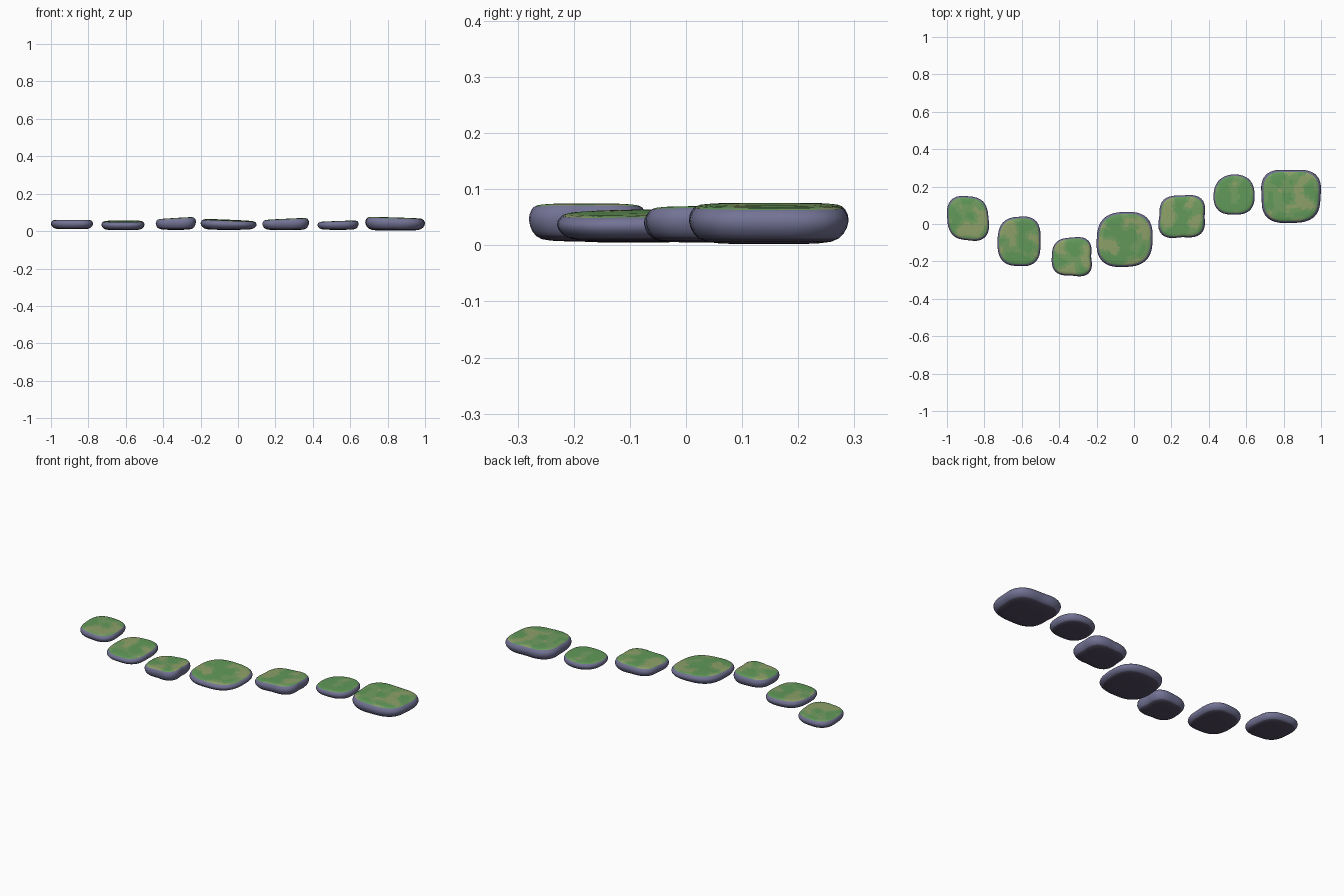
import bpy, bmesh, math
from mathutils import Vector, noise

if "Cube" in bpy.data.objects:
    bpy.data.objects.remove(bpy.data.objects["Cube"])


def material(name, rgb):
    m = bpy.data.materials.new(name)
    m.diffuse_color = (*rgb, 1)
    m.use_nodes = True
    m.node_tree.nodes["Principled BSDF"].inputs["Base Color"].default_value = m.diffuse_color
    return m


mats = [material("rock", (0.17, 0.17, 0.30)),
        material("underside", (0.085, 0.07, 0.12)),
        material("moss_deep", (0.12, 0.32, 0.10)),
        material("moss_mid", (0.17, 0.34, 0.12)),
        material("moss_light", (0.27, 0.36, 0.14))]

# Stone cross-section: (radius fraction, height fraction), bottom to top
PROFILE = [(0.35, 0.0), (0.62, 0.02), (0.78, 0.06), (0.88, 0.15), (0.94, 0.27),
           (0.98, 0.42), (1.0, 0.58), (0.99, 0.72), (0.96, 0.84), (0.925, 0.92),
           (0.87, 0.965), (0.78, 0.985), (0.62, 0.995), (0.45, 1.0),
           (0.3, 1.0), (0.15, 1.0)]
SEG = 48

# x min, x max, y min, y max, z bottom, z top at left, z top at right, tilt in y,
# then the outline radii at E, NE, N, NW, W, SW, S, SE
STONES = [
    (-1.00, -0.775, -0.09, 0.15, 0.010, 0.060, 0.060, 0.0, (1, 1.06, 1, 1.16, 1, 1.06, 1, 1.20)),
    (-0.73, -0.50, -0.225, 0.04, 0.005, 0.054, 0.054, 0.010, (1, 1.15, 1, 1.07, 1, 1.10, 1, 1.14)),
    (-0.44, -0.225, -0.28, -0.07, 0.007, 0.064, 0.077, 0.0, (1, 1.20, 1, 1.08, 1, 1.14, 1, 1.24)),
    (-0.20, 0.10, -0.23, 0.065, 0.007, 0.066, 0.053, 0.006, (1, 1.12, 1, 1.07, 1, 1.13, 1, 1.08)),
    (0.13, 0.38, -0.075, 0.155, 0.005, 0.060, 0.072, 0.0, (1, 1.20, 1, 1.13, 1, 1.24, 1, 1.18)),
    (0.425, 0.645, 0.05, 0.265, 0.007, 0.050, 0.058, 0.0, (1, 1.05, 1, 1.02, 1, 1.10, 1, 1.10)),
    (0.68, 1.00, 0.005, 0.29, 0.002, 0.078, 0.068, 0.0, (1, 1.18, 1, 1.19, 1, 1.14, 1, 1.10)),
]


def outline(radii):
    # smooth closed curve through the eight radii, fitted to a -1..1 square
    pts = []
    for i in range(SEG):
        u = i / SEG * 8
        k, t = int(u), u - int(u)
        a, b, c, d = (radii[(k + j) % 8] for j in (-1, 0, 1, 2))
        r = 0.5 * (2*b + (c - a)*t + (2*a - 5*b + 4*c - d)*t*t + (3*b - a - 3*c + d)*t**3)
        ang = 2 * math.pi * i / SEG
        pts.append((r * math.cos(ang), r * math.sin(ang)))
    lo = [min(p[j] for p in pts) for j in (0, 1)]
    hi = [max(p[j] for p in pts) for j in (0, 1)]
    return [[2 * (p[j] - lo[j]) / (hi[j] - lo[j]) - 1 for j in (0, 1)] for p in pts]


def stone(index, x0, x1, y0, y1, zb, zl, zr, tilt, radii):
    bm = bmesh.new()
    loop = outline(radii)
    cx, cy, hx, hy = (x0 + x1) / 2, (y0 + y1) / 2, (x1 - x0) / 2, (y1 - y0) / 2

    def point(px, py, r, h):
        top = (zl + zr) / 2 + (zr - zl) / 2 * px * r + tilt / 2 * py * r
        return bm.verts.new((cx + hx * px * r, cy + hy * py * r, zb + (top - zb) * h))

    rings = [[point(px, py, r, h) for px, py in loop] for r, h in PROFILE]
    bottom, top = point(0, 0, 0, 0), point(0, 0, 0, 1)

    def moss(face):
        n = noise.noise(face.calc_center_median() * 14 + Vector((0, 0, index)))
        return 2 if n < -0.08 else 3 if n < 0.2 else 4

    for i in range(SEG):
        j = (i + 1) % SEG
        for k in range(len(rings) - 1):
            f = bm.faces.new((rings[k][i], rings[k][j], rings[k + 1][j], rings[k + 1][i]))
            f.material_index = 1 if k < 3 else 0 if k < 9 else moss(f)
        bm.faces.new((bottom, rings[0][j], rings[0][i])).material_index = 1
        f = bm.faces.new((top, rings[-1][i], rings[-1][j]))
        f.material_index = moss(f)
    for f in bm.faces:
        f.smooth = True
    mesh = bpy.data.meshes.new(f"stepping_stone_{index}")
    bm.to_mesh(mesh)
    bm.free()
    for m in mats:
        mesh.materials.append(m)
    bpy.context.collection.objects.link(bpy.data.objects.new(mesh.name, mesh))


# Winding row of stepping stones
for n, s in enumerate(STONES, 1):
    stone(n, *s)
